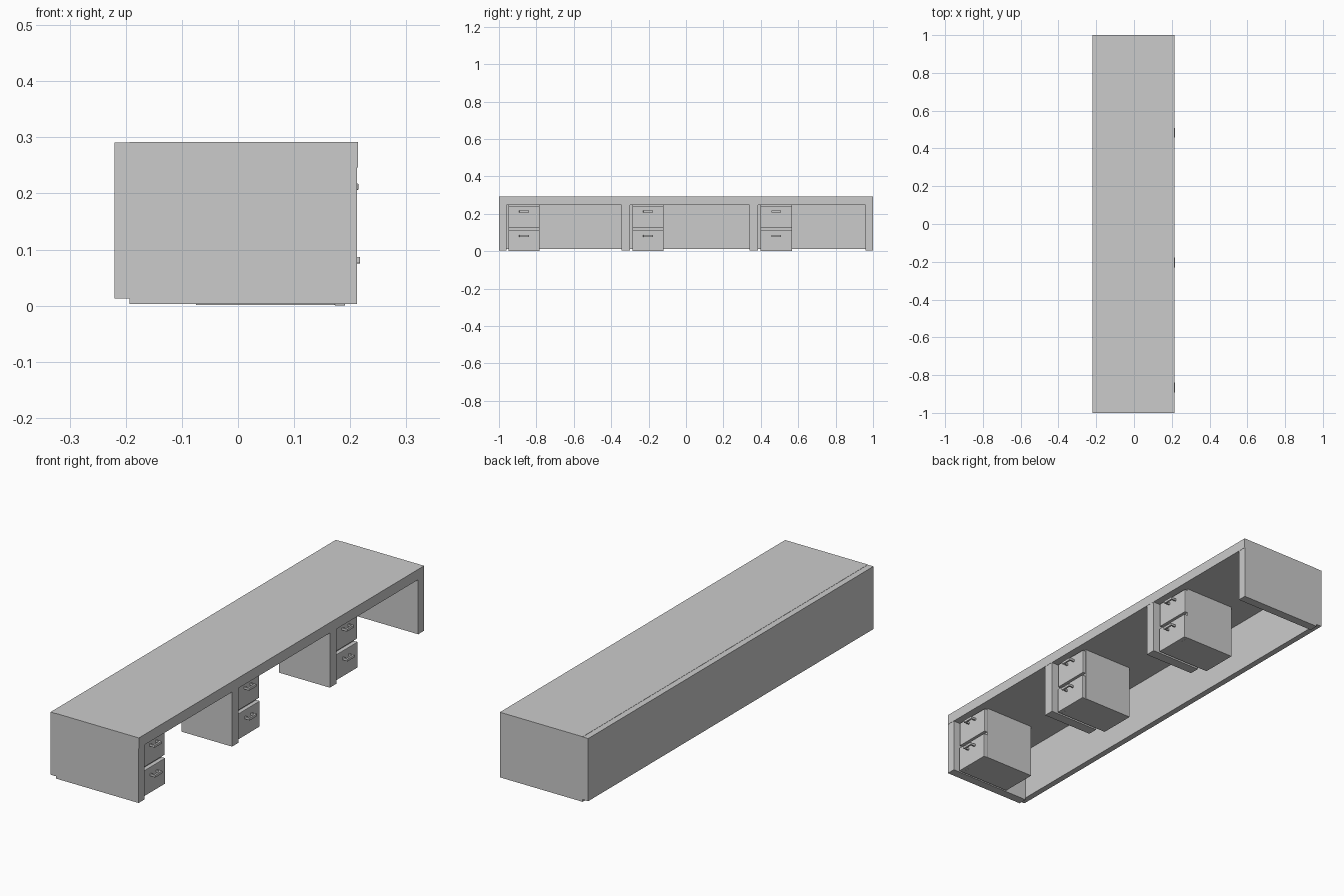
import bpy, bmesh

if "Cube" in bpy.data.objects:
    bpy.data.objects.remove(bpy.data.objects["Cube"])


def box(name, x, y, z, bevel=0.0):
    """Box from (min, max) ranges, optionally with bevelled edges."""
    bm = bmesh.new()
    bmesh.ops.create_cube(bm, size=1)
    for v in bm.verts:
        for i, (a, b) in enumerate((x, y, z)):
            v.co[i] = b if v.co[i] > 0 else a
    mesh = bpy.data.meshes.new(name)
    bm.to_mesh(mesh)
    bm.free()
    ob = bpy.data.objects.new(name, mesh)
    bpy.context.collection.objects.link(ob)
    if bevel:
        mod = ob.modifiers.new("bevel", 'BEVEL')
        mod.width = bevel
        mod.segments = 2
    return ob


def handle(name, y, z, x0, x1):
    """U-shaped pull: a bar carried on two posts."""
    half, post, h = 0.026, 0.008, 0.006
    bar = x1 - 0.009
    box(name + "_bar", (bar, x1), (y - half, y + half), (z - h, z + h), 0.002)
    for side, s in (("left", -1), ("right", 1)):
        a, b = sorted((y + s * half * 0.95, y + s * (half - post)))
        box(f"{name}_{side}_post", (x0 - 0.002, bar + 0.002), (a, b),
            (z - h * 0.8, z + h * 0.8))


# Desk shell: back panel, thick top and end legs
box("back_panel", (-0.22, -0.193), (-1, 1), (0.013, 0.291))
box("desk_top", (-0.193, 0.2135), (-1, 1), (0.246, 0.292))
box("left_end_leg", (-0.193, 0.2125), (-1, -0.96), (0.003, 0.246))
box("right_end_leg", (-0.193, 0.2125), (0.96, 1), (0.003, 0.246))

# Short divider legs between the workplaces
for i, y in enumerate((-0.345, 0.34)):
    box(f"divider_leg_{i + 1}", (-0.037, 0.2125), (y, y + 0.046), (0.003, 0.246))

# Drawer pedestals, each beside a leg
for i, y in enumerate((-0.95, -0.287, 0.399)):
    y1 = y + 0.168
    n = f"pedestal_{i + 1}"
    box(n + "_cabinet", (-0.075, 0.172), (y, y1), (0.001, 0.246))
    # Two drawer fronts with pulls
    for part, z0, z1, hz, dx in (("lower", 0.0, 0.114, 0.081, 0.0),
                                 ("upper", 0.127, 0.239, 0.212, -0.003)):
        box(f"{n}_{part}_drawer_front", (0.172, 0.191 + dx), (y, y1), (z0, z1), 0.002)
        handle(f"{n}_{part}_handle", (y + y1) / 2, hz, 0.191 + dx, 0.2178 + dx)
